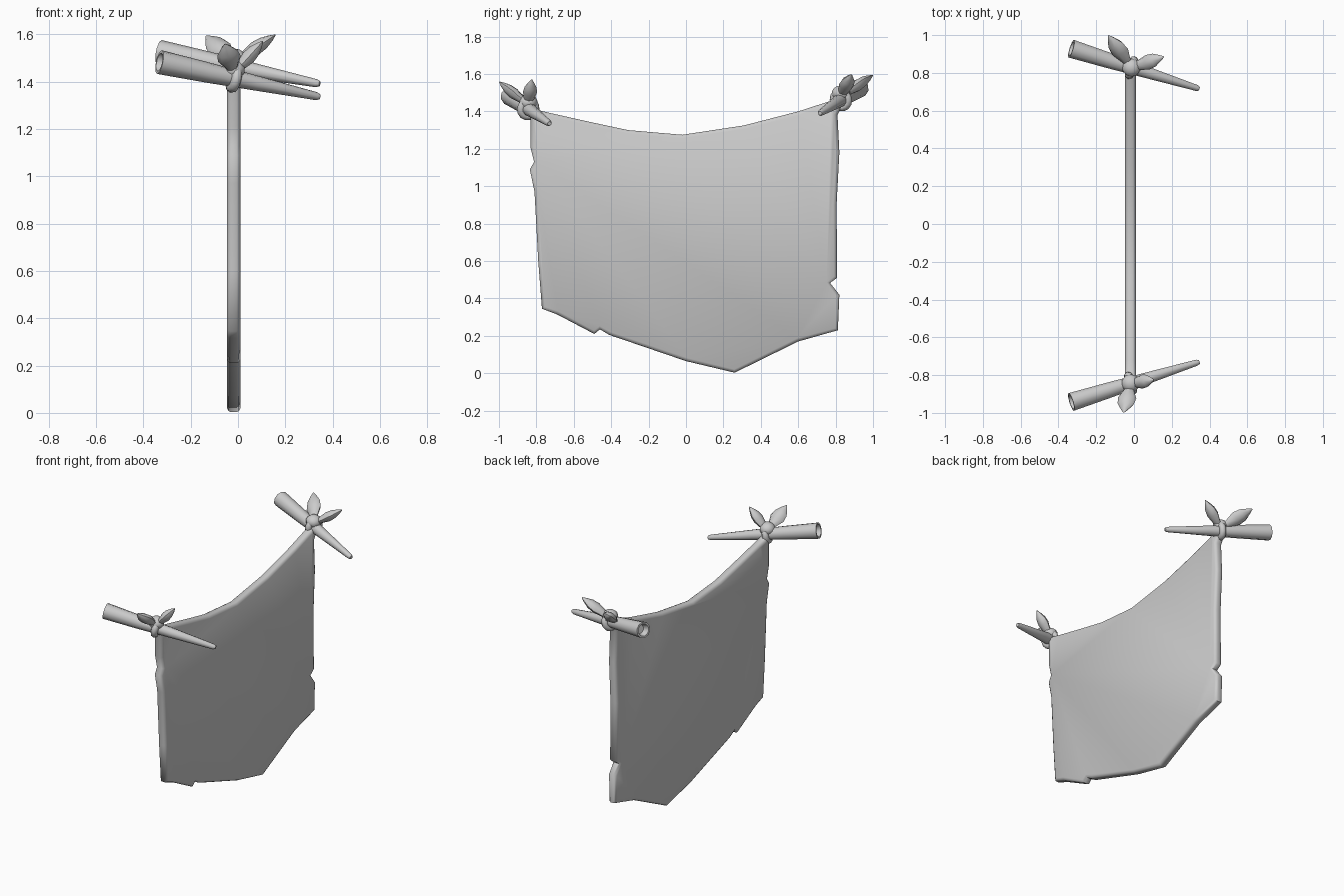
import bpy, bmesh, math
from mathutils import Vector

if "Cube" in bpy.data.objects:
    bpy.data.objects.remove(bpy.data.objects["Cube"])

grey = bpy.data.materials.new("plain grey")
grey.diffuse_color = (0.6, 0.6, 0.6, 1)
grey.use_nodes = True
grey.node_tree.nodes["Principled BSDF"].inputs["Base Color"].default_value = grey.diffuse_color


def make(name, rings, cap_end=True, angle=40):
    """Skin a list of equal-length closed rings and cap both ends."""
    bm = bmesh.new()
    loops = [[bm.verts.new(p) for p in r] for r in rings]
    n = len(loops[0])
    for a, b in zip(loops, loops[1:]):
        for i in range(n):
            j = (i + 1) % n
            bm.faces.new((a[i], a[j], b[j], b[i]))
    bm.faces.new(loops[0][::-1])
    bm.faces.new(loops[-1])
    bmesh.ops.recalc_face_normals(bm, faces=bm.faces)
    me = bpy.data.meshes.new(name)
    bm.to_mesh(me)
    bm.free()
    ob = bpy.data.objects.new(name, me)
    bpy.context.collection.objects.link(ob)
    finish(ob, angle)
    return ob


def finish(ob, angle=40):
    ob.data.materials.clear()
    ob.data.materials.append(grey)
    bpy.ops.object.select_all(action='DESELECT')
    ob.select_set(True)
    bpy.context.view_layer.objects.active = ob
    bpy.ops.object.shade_smooth_by_angle(angle=math.radians(angle))


def ring(c, u, v, ru, rv, n):
    return [c + u * (ru * math.cos(2 * math.pi * i / n)) + v * (rv * math.sin(2 * math.pi * i / n))
            for i in range(n)]


def spindle(name, base, tip, side, stations, n, angle=40):
    """Tapered solid; stations are (fraction along, half width, half thickness)."""
    base, tip = Vector(base), Vector(tip)
    d = (tip - base).normalized()
    u = Vector(side)
    u = (u - d * u.dot(d)).normalized()
    v = d.cross(u)
    return make(name, [ring(base.lerp(tip, t), u, v, a, b, n) for t, a, b in stations], angle=angle)


# Hanging cloth: torn outline (y, z), with softly rounded rim
outline = [(-0.86, 1.45), (-0.80, 1.41), (-0.72, 1.39), (-0.52, 1.345), (-0.31, 1.30), (-0.02, 1.275),
           (0.31, 1.325), (0.60, 1.40), (0.77, 1.455), (0.86, 1.49), (0.81, 1.38),
           (0.82, 1.18), (0.805, 0.9), (0.808, 0.51), (0.77, 0.483), (0.82, 0.42), (0.812, 0.23),
           (0.60, 0.17), (0.26, 0.003), (0.0, 0.065), (-0.41, 0.205), (-0.46, 0.235),
           (-0.49, 0.21), (-0.69, 0.315), (-0.77, 0.345), (-0.79, 0.6), (-0.81, 0.97),
           (-0.835, 1.09), (-0.812, 1.13), (-0.832, 1.21), (-0.832, 1.37)]


def inset(pts, d):
    out = []
    for i, p in enumerate(pts):
        a, b, c = Vector(pts[i - 1]), Vector(p), Vector(pts[(i + 1) % len(pts)])
        t = ((b - a).normalized() + (c - b).normalized()).normalized()
        out.append((b.x + t.y * d, b.y - t.x * d))   # outline runs clockwise
    return out


profile = [(-0.047, 0.018), (-0.040, 0.005), (-0.030, 0.0), (-0.006, 0.0), (0.004, 0.005), (0.011, 0.018)]
make("cloth", [[Vector((x, y, z)) for y, z in inset(outline, d)] for x, d in profile], angle=60)

# Sticks, knots and knot tails at both upper corners
corners = {
    "front": dict(thick=(-0.332, -0.942, 1.482), thin=(0.345, -0.73, 1.335), knot=(-0.015, -0.845, 1.425),
                  tails=[((-0.055, -0.998, 1.558), (1, 0, 0.2), 0.05),
                         ((0.105, -0.825, 1.57), (0, 1, 0), 0.037)]),
    "back": dict(thick=(-0.332, 0.928, 1.525), thin=(0.345, 0.716, 1.39), knot=(-0.01, 0.835, 1.468),
                 tails=[((-0.135, 0.998, 1.592), (1, 0.3, 0.5), 0.05),
                        ((0.158, 0.885, 1.597), (0, 1, 0), 0.04)]),
}
for side, c in corners.items():
    # Stick with a hollowed thick end
    spindle(side + "_stick", c["thick"], c["thin"], (0, 0, 1),
            [(0.05, 0.028, 0.028), (0.0, 0.04, 0.04), (0.0, 0.051, 0.051), (0.3, 0.043, 0.043),
             (0.6, 0.032, 0.032), (0.98, 0.017, 0.017), (1.0, 0.011, 0.011)], 10, 45)
    axis = (Vector(c["thin"]) - Vector(c["thick"])).normalized()
    k = Vector(c["knot"])
    # Band wrapped round the stick
    t = (k - Vector(c["thick"])).dot(axis)
    on_axis = Vector(c["thick"]) + axis * t
    bpy.ops.mesh.primitive_torus_add(major_segments=14, minor_segments=8, major_radius=0.041,
                                     minor_radius=0.022, location=on_axis)
    band = bpy.context.object
    band.name = side + "_knot_band"
    band.rotation_euler = axis.to_track_quat('Z', 'Y').to_euler()
    finish(band, 60)
    # Knot lump
    bpy.ops.mesh.primitive_uv_sphere_add(segments=10, ring_count=7, radius=0.05,
                                         location=on_axis + Vector((0, 0, 0.035)))
    lump = bpy.context.object
    lump.name = side + "_knot"
    lump.scale = (1.0, 1.0, 0.85)
    finish(lump, 60)
    # Two pointed cloth tails
    for i, (tip, wide, w) in enumerate(c["tails"]):
        base = on_axis + Vector((0, 0, 0.02))
        spindle(f"{side}_knot_tail_{i + 1}", base, tip, wide,
                [(0.0, 0.02, 0.016), (0.25, 0.028, 0.02), (0.5, w, 0.03), (0.7, w * 0.88, 0.026),
                 (0.88, w * 0.42, 0.014), (1.0, 0.003, 0.002)], 8, 45)
